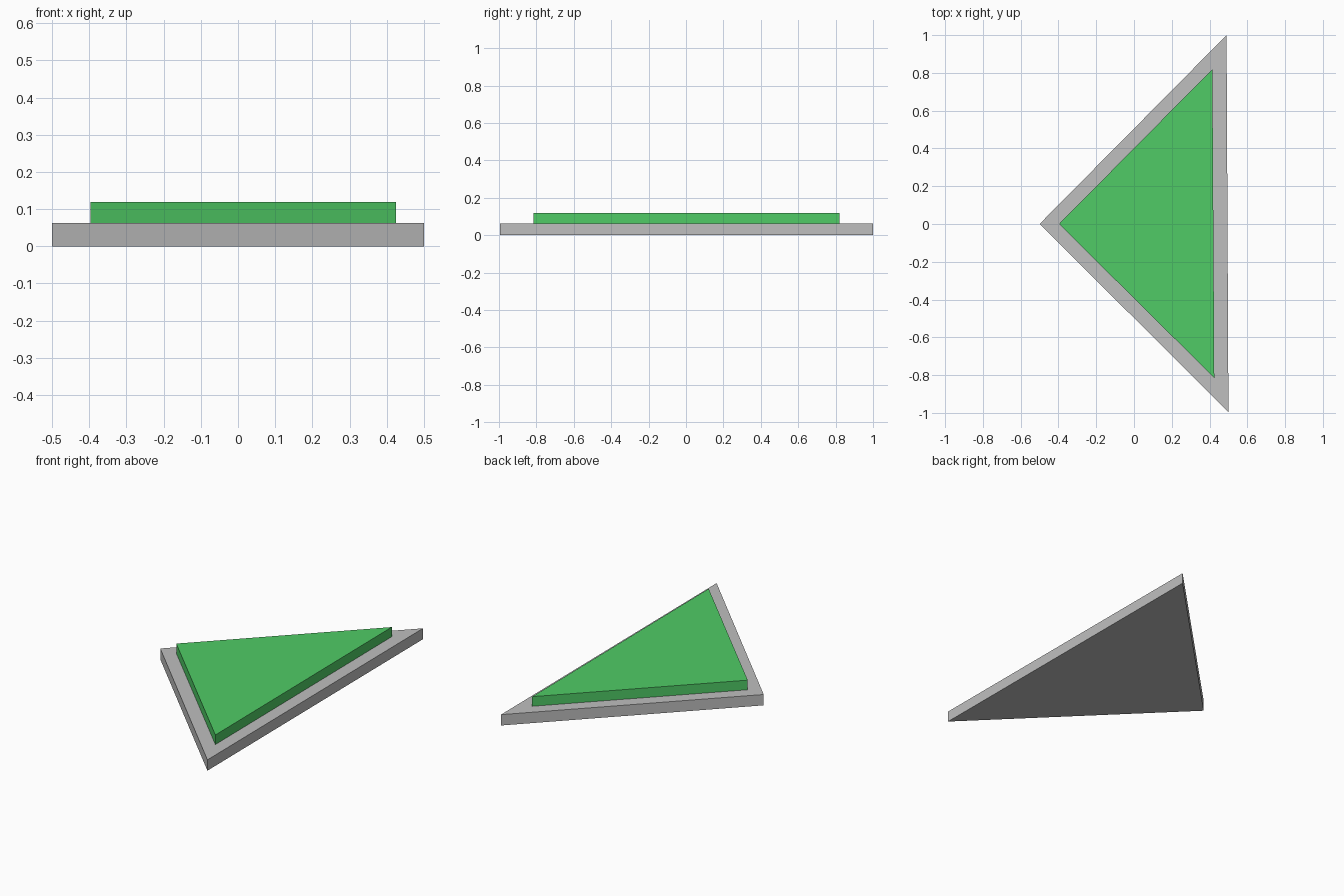
import bpy
import bmesh

if "Cube" in bpy.data.objects:
    bpy.data.objects.remove(bpy.data.objects["Cube"])


def material(name, color):
    mat = bpy.data.materials.new(name)
    mat.diffuse_color = (*color, 1.0)
    mat.use_nodes = True
    mat.node_tree.nodes["Principled BSDF"].inputs["Base Color"].default_value = mat.diffuse_color
    return mat


def prism(name, outline, z0, z1, mat):
    """Extrude a counter-clockwise outline from z0 up to z1."""
    bm = bmesh.new()
    face = bm.faces.new([bm.verts.new((x, y, z0)) for x, y in outline])
    top = bmesh.ops.extrude_face_region(bm, geom=[face], use_keep_orig=True)
    verts = [v for v in top["geom"] if isinstance(v, bmesh.types.BMVert)]
    bmesh.ops.translate(bm, verts=verts, vec=(0, 0, z1 - z0))
    bmesh.ops.recalc_face_normals(bm, faces=bm.faces)
    mesh = bpy.data.meshes.new(name)
    bm.to_mesh(mesh)
    bm.free()
    mesh.materials.append(mat)
    obj = bpy.data.objects.new(name, mesh)
    bpy.context.collection.objects.link(obj)
    return obj


grey = material("light_grey", (0.52, 0.52, 0.52))
green = material("green", (0.08, 0.60, 0.133))

# Triangular base slab
prism("base_slab", [(-0.50, 0.0), (0.50, -0.995), (0.49, 1.0)], 0.0, 0.063, grey)

# Smaller raised triangle on top
prism("raised_panel", [(-0.397, 0.0), (0.425, -0.815), (0.415, 0.82)], 0.063, 0.119, green)
